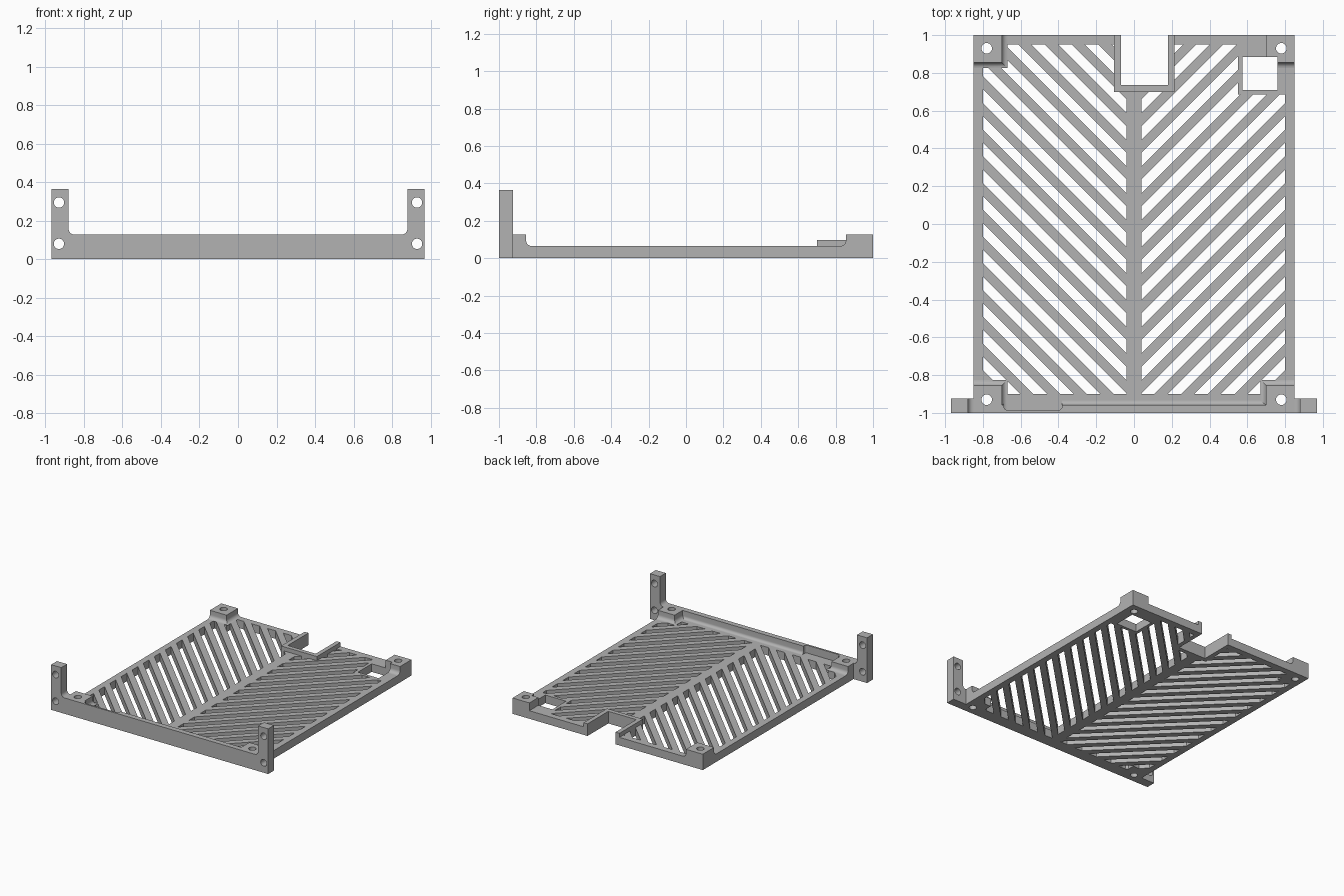
import bpy, bmesh, math
from mathutils import Vector

cube = bpy.data.objects.get("Cube")
if cube:
    bpy.data.objects.remove(cube, do_unlink=True)

grey = bpy.data.materials.new("plain grey")
grey.use_nodes = True
grey.diffuse_color = (0.45, 0.45, 0.45, 1)
grey.node_tree.nodes["Principled BSDF"].inputs["Base Color"].default_value = (0.45, 0.45, 0.45, 1)

T = 0.065      # plate thickness
H = 0.128      # boss and wall height
W = 0.85       # half width of the plate
COVE = 0.03    # fillet radius
BIG = 0.3      # cutter reach


def finish(name, bm, cutters=(), helper=False):
    bmesh.ops.recalc_face_normals(bm, faces=bm.faces[:])
    mesh = bpy.data.meshes.new(name)
    bm.to_mesh(mesh)
    bm.free()
    mesh.materials.append(grey)
    ob = bpy.data.objects.new(name, mesh)
    bpy.context.collection.objects.link(ob)
    for c in cutters:
        m = ob.modifiers.new("cut", 'BOOLEAN')
        m.operation, m.solver, m.object = 'DIFFERENCE', 'EXACT', c
    if helper:
        ob.hide_render = True
        ob.hide_viewport = True
        ob.display_type = 'WIRE'
    return ob


def loft(bm, rings):
    """Closed solid through rings of equal point count."""
    rows = [[bm.verts.new(p) for p in r] for r in rings]
    n = len(rows[0])
    for a, b in zip(rows, rows[1:]):
        for i in range(n):
            bm.faces.new((a[i], a[(i + 1) % n], b[(i + 1) % n], b[i]))
    bm.faces.new(rows[0])
    bm.faces.new(rows[-1])


def rect(x0, x1, y0, y1, z):
    return [(x0, y0, z), (x1, y0, z), (x1, y1, z), (x0, y1, z)]


def box(bm, x0, x1, y0, y1, z0, z1):
    loft(bm, [rect(x0, x1, y0, y1, z0), rect(x0, x1, y0, y1, z1)])


def cove(r, n=6):
    """(outward offset, height) pairs of a concave fillet."""
    angles = [math.pi / 2 * i / n for i in range(n + 1)]
    return [(r - r * math.sin(a), r - r * math.cos(a)) for a in angles]


def rod(bm, centre, axis, r):
    ring = [(r * math.cos(i * math.pi / 12), r * math.sin(i * math.pi / 12)) for i in range(24)]
    cx, cy, cz = centre
    if axis == 'Z':
        loft(bm, [[(cx + a, cy + b, z) for a, b in ring] for z in (-BIG, BIG)])
    else:
        loft(bm, [[(cx + a, y, cz + b) for a, b in ring] for y in (cy - BIG, cy + BIG)])


# Areas of the plate that stay solid between the slots
bm = bmesh.new()
for s in (-1, 1):
    x0, x1 = sorted((s * 0.69, s * W))
    box(bm, x0, x1, -1, -0.83, -BIG, BIG)
box(bm, -W, -0.69, 0.84, 1.1, -BIG, BIG)
box(bm, 0.55, W, 0.685, 1.1, -BIG, BIG)
box(bm, -0.105, 0.215, 0.70, 1.1, -BIG, BIG)
solid_areas = finish("solid_area_helper", bm, helper=True)

# Diagonal vent slots, mirrored about the central spine
PITCH, SLOT, FIRST = 0.1415, 0.072, -1.008
bm = bmesh.new()
for s in (-1, 1):
    for i in range(-6, 14):
        c = FIRST + i * PITCH
        if c + SLOT < -1.68 or c > 0.9:
            continue
        piece = bmesh.new()
        x0, x1 = sorted((s * 0.04, s * 0.80))
        box(piece, x0, x1, -0.90, 0.95, -0.1, 0.1)
        for off, sign in ((c, -1), (c + SLOT, 1)):
            geom = piece.verts[:] + piece.edges[:] + piece.faces[:]
            bmesh.ops.bisect_plane(piece, geom=geom, plane_co=(0, off, 0),
                                   plane_no=Vector((-s, 1, 0)) * sign, clear_outer=True)
            bmesh.ops.holes_fill(piece, edges=[e for e in piece.edges if e.is_boundary])
        bmesh.ops.recalc_face_normals(piece, faces=piece.faces[:])
        tmp = bpy.data.meshes.new("tmp")
        piece.to_mesh(tmp)
        piece.free()
        bm.from_mesh(tmp)
        bpy.data.meshes.remove(tmp)
slots = finish("slot_cutter", bm, [solid_areas], helper=True)

# Openings: rear notch, cable window, screw holes
bm = bmesh.new()
box(bm, -0.07, 0.18, 0.735, 1.1, -BIG, BIG)
box(bm, 0.575, 0.76, 0.71, 0.885, -BIG, BIG)
openings = finish("opening_cutter", bm, helper=True)

bm = bmesh.new()
for x in (-0.78, 0.78):
    for y in (-0.93, 0.93):
        rod(bm, (x, y, 0), 'Z', 0.028)
screw_holes = finish("screw_hole_cutter", bm, helper=True)

bm = bmesh.new()
for x in (-0.93, 0.93):
    for z in (0.08, 0.295):
        rod(bm, (x, -1, z), 'Y', 0.027)
ear_holes = finish("ear_hole_cutter", bm, helper=True)

# Base plate
bm = bmesh.new()
box(bm, -W, W, -1, 1, 0, T)
finish("base_plate", bm, [slots, openings, screw_holes])

# Raised rim around the notch
bm = bmesh.new()
box(bm, -0.105, 0.215, 0.70, 1, T, 0.098)
finish("notch_rim", bm, [openings])


# Corner bosses with filleted feet on the inner sides
def boss(name, sx, sy, depth, fillet_x=1):
    bm = bmesh.new()
    rings = []
    for off, h in cove(COVE) + [(0, H - T)]:
        xs = sorted((sx * W, sx * (0.70 - off * fillet_x)))
        ys = sorted((sy, sy * (depth - off)))
        rings.append(rect(*xs, *ys, T + h))
    loft(bm, rings)
    finish(name, bm, [screw_holes, openings])


boss("front_left_boss", 1, -1, 0.855)
boss("front_right_boss", -1, -1, 0.855)
boss("back_left_boss", 1, 1, 0.855, 0)
boss("back_right_boss", -1, 1, 0.855)

# Front wall with a filleted foot and a thinned pocket
bm = bmesh.new()
box(bm, -0.69, -0.38, -0.985, -0.8, T, BIG)
edges = [e for e in bm.edges
         if all(v.co.y < -0.9 for v in e.verts) and abs(e.verts[0].co.z - e.verts[1].co.z) > 0.1]
bmesh.ops.bevel(bm, geom=edges, offset=0.02, segments=4, profile=0.5, affect='EDGES')
pocket = finish("wall_pocket_cutter", bm, helper=True)

bm = bmesh.new()
profile = [(-1, T)] + [(-0.957 + o, T + h) for o, h in cove(0.022)] + [(-0.957, H), (-1, H)]
loft(bm, [[(x, y, z) for y, z in profile] for x in (-0.70, 0.70)])
finish("front_wall", bm, [pocket])

# Upright mounting ears
for s, side in ((1, "left"), (-1, "right")):
    bm = bmesh.new()
    outline = [(0.97, 0), (0.97, 0.365), (0.88, 0.365)]
    outline += [(0.88 - o, H + h) for o, h in reversed(cove(COVE))] + [(W, 0)]
    loft(bm, [[(s * x, y, z) for x, z in outline] for y in (-1, -0.925)])
    finish(side + "_mounting_ear", bm, [ear_holes])

# Smooth the curved walls, keep edges sharp
for ob in bpy.context.scene.objects:
    if ob.type == 'MESH' and not ob.hide_render:
        bpy.ops.object.select_all(action='DESELECT')
        ob.select_set(True)
        bpy.context.view_layer.objects.active = ob
        bpy.ops.object.shade_smooth_by_angle(angle=math.radians(30))
